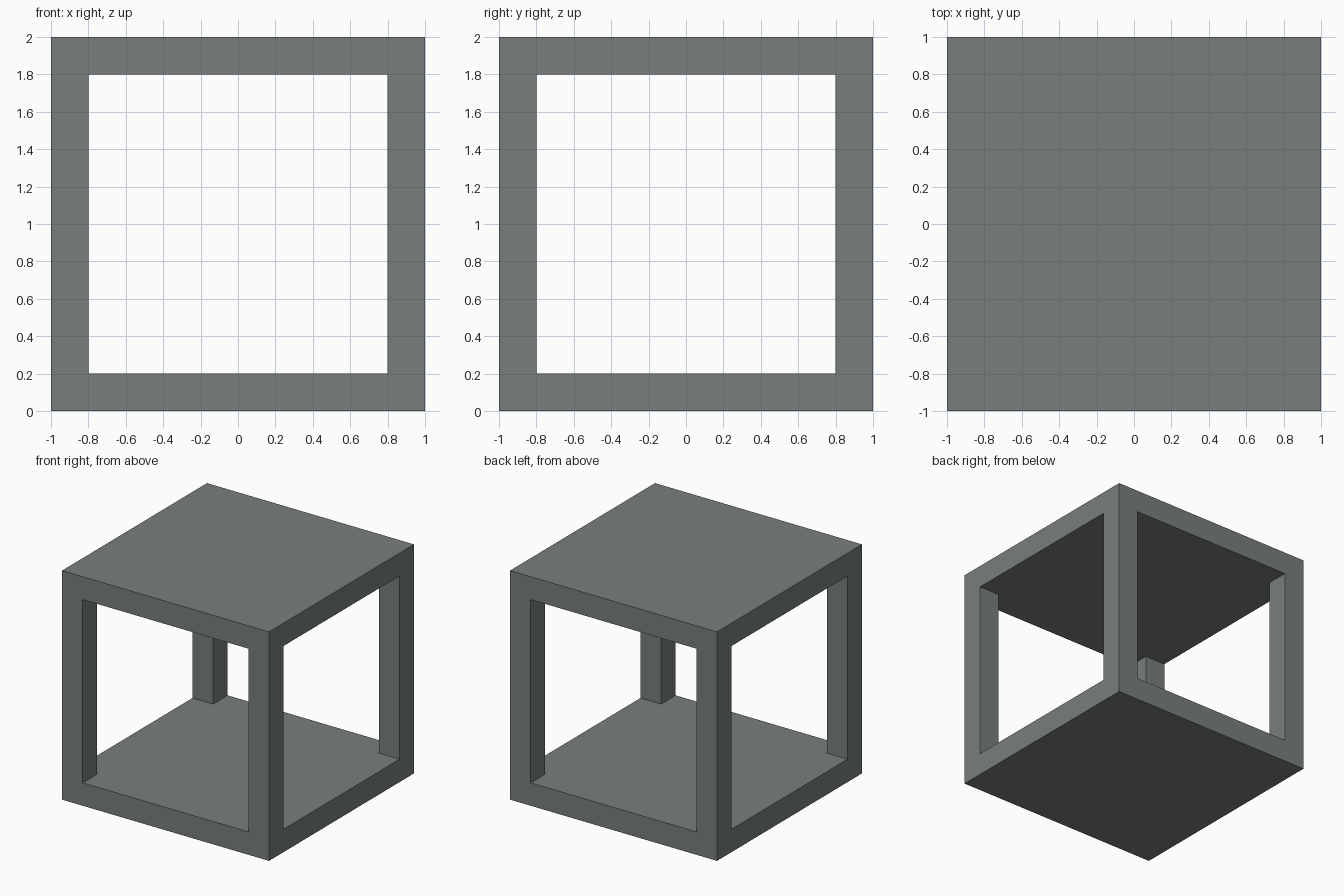
import bpy
import bmesh

if "Cube" in bpy.data.objects:
    bpy.data.objects.remove(bpy.data.objects["Cube"])

SIZE, WALL = 2.0, 0.2


def make_object(name, bm):
    bmesh.ops.recalc_face_normals(bm, faces=bm.faces)
    mesh = bpy.data.meshes.new(name)
    bm.to_mesh(mesh)
    bm.free()
    obj = bpy.data.objects.new(name, mesh)
    obj.location.z = SIZE / 2
    bpy.context.collection.objects.link(obj)
    return obj


dark_grey = bpy.data.materials.new("dark_grey")
dark_grey.diffuse_color = (0.19, 0.21, 0.208, 1.0)
dark_grey.use_nodes = True
dark_grey.node_tree.nodes["Principled BSDF"].inputs["Base Color"].default_value = dark_grey.diffuse_color

# Solid block: becomes base slab, top slab and four corner posts
bm = bmesh.new()
bmesh.ops.create_cube(bm, size=SIZE)
frame = make_object("open_cube_frame", bm)
frame.data.materials.append(dark_grey)

# Cross-shaped cutter: inner cube with its four sides pushed out through the block
bm = bmesh.new()
bmesh.ops.create_cube(bm, size=SIZE - 2 * WALL)
bm.normal_update()
sides = [f for f in bm.faces if abs(f.normal.z) < 0.5]
for face in bmesh.ops.extrude_discrete_faces(bm, faces=sides)["faces"]:
    face.normal_update()
    bmesh.ops.translate(bm, verts=face.verts, vec=face.normal * 2 * WALL)
cutter = make_object("opening_cutter", bm)
cutter.data.materials.append(dark_grey)
cutter.hide_render = True
cutter.display_type = 'WIRE'

# Cut the openings
cut = frame.modifiers.new("openings", 'BOOLEAN')
cut.operation = 'DIFFERENCE'
cut.solver = 'EXACT'
cut.object = cutter
